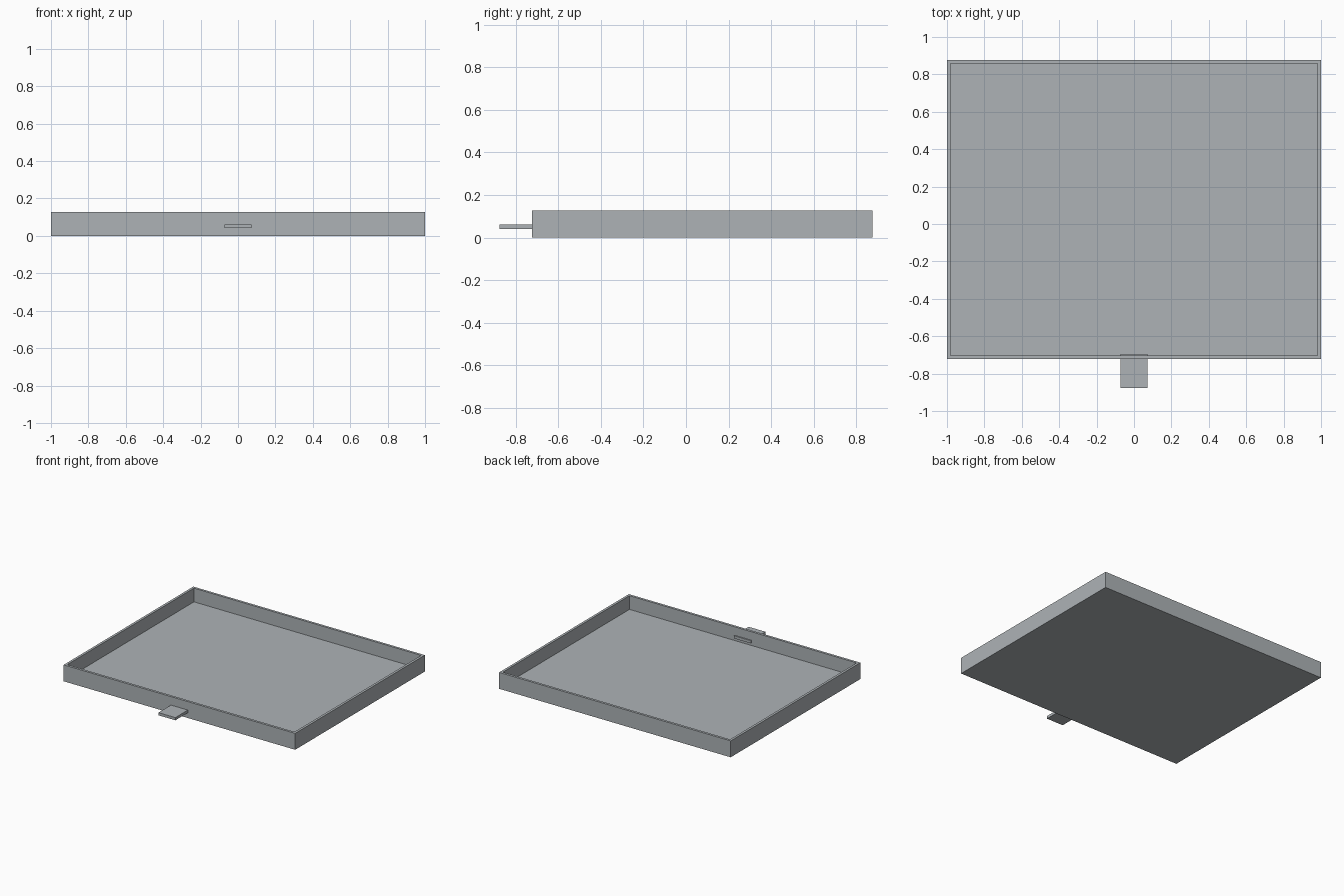
import bpy
import bmesh
from mathutils import Vector

default = bpy.data.objects.get("Cube")
if default:
    bpy.data.objects.remove(default, do_unlink=True)

# One painted metal colour
GREY = (0.42, 0.45, 0.47, 1.0)
metal = bpy.data.materials.new("grey metal")
metal.use_nodes = True
metal.diffuse_color = GREY
metal.node_tree.nodes["Principled BSDF"].inputs["Base Color"].default_value = GREY


def box(name, low, high):
    """Add a flat-faced box between two opposite corners."""
    low, high = Vector(low), Vector(high)
    bm = bmesh.new()
    bmesh.ops.create_cube(bm, size=1)
    bmesh.ops.scale(bm, vec=high - low, verts=bm.verts)
    mesh = bpy.data.meshes.new(name)
    bm.to_mesh(mesh)
    bm.free()
    mesh.materials.append(metal)
    obj = bpy.data.objects.new(name, mesh)
    obj.location = (low + high) / 2
    bpy.context.collection.objects.link(obj)
    return obj


HALF_WIDTH = 1.0
FRONT, BACK = -0.723, 0.877
FLOOR, TOP = 0.021, 0.128
WALL = 0.019

# Tray floor
box("tray_floor", (-HALF_WIDTH, FRONT, 0), (HALF_WIDTH, BACK, FLOOR))

# Full-width front and back walls
for name, y in (("front_wall", FRONT), ("back_wall", BACK - WALL)):
    box(name, (-HALF_WIDTH, y, FLOOR), (HALF_WIDTH, y + WALL, TOP))

# Side walls fitted between them
for name, x in (("right_wall", -HALF_WIDTH), ("left_wall", HALF_WIDTH - WALL)):
    box(name, (x, FRONT + WALL, FLOOR), (x + WALL, BACK - WALL, TOP))

# Pull tab passing through the front wall
box("pull_tab", (-0.073, -0.877, 0.041), (0.073, -0.695, 0.062))
